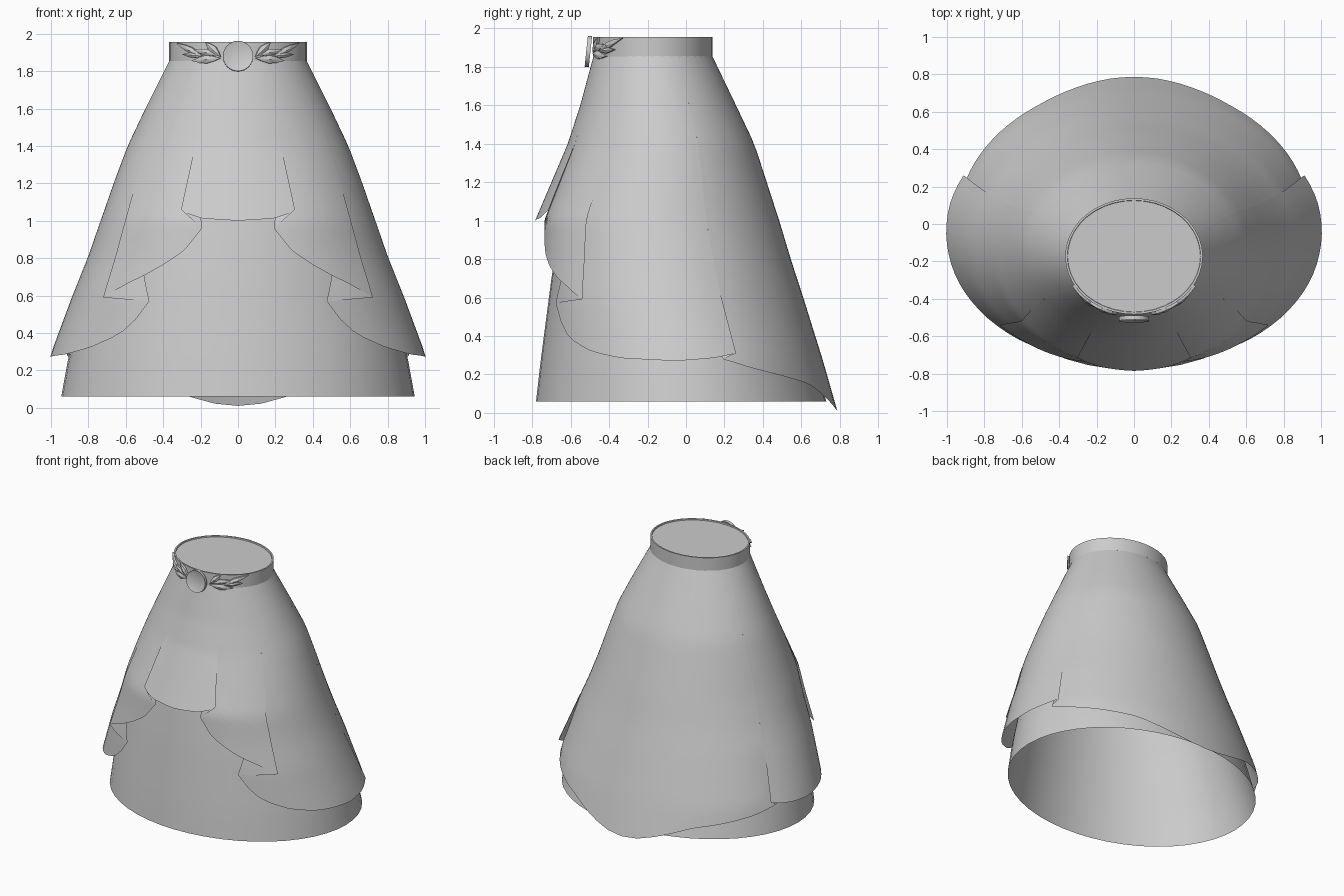
import bpy, bmesh
from math import sin, cos, radians, atan2, hypot, pi
from mathutils import Vector, Matrix

cube = bpy.data.objects.get("Cube")
if cube:
    bpy.data.objects.remove(cube)

fabric = bpy.data.materials.new("soft_grey")
fabric.use_nodes = True
GREY = (0.6, 0.6, 0.6, 1)
fabric.diffuse_color = GREY
fabric.node_tree.nodes["Principled BSDF"].inputs["Base Color"].default_value = GREY

WAIST, BAND_TOP = 1.855, 1.955

# Skirt shapes: height, half width, front y, back y
OVER = [(1.86, .365, -.48, .135), (1.6, .495, -.55, .26), (1.4, .59, -.615, .355),
        (1.2, .665, -.70, .42), (1.0, .735, -.785, .485), (.8, .805, -.80, .545),
        (.6, .885, -.82, .61), (.28, 1.0, -.82, .71), (0, 1.02, -.82, .79)]
UNDER = [(1.86, .35, -.465, .12), (1.4, .56, -.57, .32), (1.0, .71, -.655, .45),
         (.7, .80, -.70, .53), (.28, .905, -.755, .665), (.06, .945, -.78, .73)]


def lookup(table, key):
    """Linear interpolation in a table sorted by its first column."""
    rows = sorted(table)
    key = min(max(key, rows[0][0]), rows[-1][0])
    for a, b in zip(rows, rows[1:]):
        if key <= b[0]:
            t = (key - a[0]) / (b[0] - a[0])
            return [p + (q - p) * t for p, q in zip(a[1:], b[1:])]


def skirt_point(table, angle, z, out=0):
    """Angle in degrees from the front towards +x."""
    w, yf, yb = lookup(table, z)
    a = radians(angle)
    return Vector(((w + out) * sin(a), (yf + yb) / 2 - ((yb - yf) / 2 + out) * cos(a), z))


def grid(bm, cols, rows, point, closed=False):
    vs = [[bm.verts.new(point(i / cols, j / rows)) for j in range(rows + 1)]
          for i in range(cols if closed else cols + 1)]
    for i in range(cols):
        a, b = vs[i], vs[(i + 1) % len(vs)]
        for j in range(rows):
            bm.faces.new((a[j], a[j + 1], b[j + 1], b[j]))
    return vs


def finish(name, bm, smooth=40, mirror=False):
    mesh = bpy.data.meshes.new(name)
    bm.to_mesh(mesh)
    bm.free()
    mesh.materials.append(fabric)
    ob = bpy.data.objects.new(name, mesh)
    bpy.context.collection.objects.link(ob)
    if mirror:
        ob.modifiers.new("Mirror", "MIRROR").merge_threshold = 0.0005
    bpy.ops.object.select_all(action="DESELECT")
    ob.select_set(True)
    bpy.context.view_layer.objects.active = ob
    if smooth:
        bpy.ops.object.shade_smooth_by_angle(angle=radians(smooth))
    return ob


# Underskirt
bm = bmesh.new()
grid(bm, 48, 20, lambda u, v: skirt_point(UNDER, 360 * u, 1.86 - 1.8 * v), closed=True)
finish("underskirt", bm)

# Draped overskirt: each fold has a crease top, an outer tip and a tucked inner edge
# fold: crease angle, crease height, tip angle, tip height, inner angle, inner height
FOLDS = [(22.8, 1.43, 24.8, 1.06, 15.5, .96),
         (55.5, 1.23, 53.2, .59, 33.2, .57),
         (113.6, .67, 114.5, .31, 109.6, .28)]
HEMS = [[(0, 1.0), (15, 1.012), (21, 1.035), (24.8, 1.06)],
        [(15.5, .96), (21.7, .84), (28.6, .77), (36, .71), (43.6, .66), (53.2, .59)],
        [(33.2, .57), (36.7, .48), (42.6, .39), (54.7, .32), (68, .285), (90, .27),
         (105, .285), (114.5, .31)],
        [(109.6, .28), (122, .23), (150, .15), (165, .06), (173, .022), (180, .01)]]
TIP_OUT, INNER_OUT = .012, -.03


def edge(fold, z, inner):
    """Angle and fold amount of a crease's tip or inner edge at a height."""
    if fold is None:
        return None, 0
    crease, top, *ends = fold
    end, low = ends[2:] if inner else ends[:2]
    w = min(max((top - z) / (top - low), 0), 1)
    return crease + (end - crease) * w, w


def panel(bm, left, right, hem):
    def point(u, v):
        lo = lookup(hem, hem[0][0] + (hem[-1][0] - hem[0][0]) * u)[0]
        z = 1.86 + (lo - 1.86) * v
        a, wa = edge(left, z, True)
        b, wb = edge(right, z, False)
        a = 0 if left is None else a
        b = 180 if right is None else b
        out = INNER_OUT * wa * (1 - u) ** 3 + TIP_OUT * wb * u ** 3
        return skirt_point(OVER, a + (b - a) * u, z, out)
    grid(bm, 20, 26, point)


def fold_strip(bm, fold):
    def point(u, v):
        top = fold[1]
        low = fold[3] + (fold[5] - fold[3]) * u
        tip = edge(fold, top + (fold[3] - top) * v, False)[0]
        inner = edge(fold, top + (fold[5] - top) * v, True)[0]
        return skirt_point(OVER, tip + (inner - tip) * u, top + (low - top) * v,
                           v * (TIP_OUT + (INNER_OUT - TIP_OUT) * u))
    grid(bm, 4, 12, point)


bm = bmesh.new()
for left, right, hem in zip([None] + FOLDS, FOLDS + [None], HEMS):
    panel(bm, left, right, hem)
for fold in FOLDS:
    fold_strip(bm, fold)
bmesh.ops.remove_doubles(bm, verts=bm.verts, dist=0.0005)
finish("overskirt", bm, mirror=True)


# Waistband with a closed top set just inside the rim
def waist_point(angle, z, out=0):
    p = skirt_point(OVER, angle, 1.86, out)
    p.z = z
    return p


BAND = [(WAIST, -.01), (WAIST, .003), (BAND_TOP, .003), (BAND_TOP, -.008), (BAND_TOP - .008, -.01)]
bm = bmesh.new()
rings = grid(bm, 40, 4, lambda u, v: waist_point(-360 * u, *BAND[round(v * 4)]), closed=True)
bm.faces.new([r[-1] for r in rings])
bmesh.ops.recalc_face_normals(bm, faces=bm.faces)
finish("waistband", bm, smooth=30)

# Round clasp: disc with a narrow raised rim
bm = bmesh.new()
bmesh.ops.create_cone(bm, cap_ends=True, segments=32, radius1=.081, radius2=.081, depth=.022)
front = max(bm.faces, key=lambda f: f.calc_center_median().z)
bmesh.ops.inset_region(bm, faces=[front], thickness=.007)
bmesh.ops.translate(bm, verts=front.verts, vec=(0, 0, -.004))
bmesh.ops.transform(bm, verts=bm.verts, matrix=Matrix.Translation((0, -.508, 1.88))
                    @ Matrix.Rotation(radians(84), 4, "X"))
finish("clasp", bm, smooth=30)

# Leaf sprigs wrapped round the band: base x, base z, tip x, tip z, half width
LEAVES = [(.09, 1.875, .17, 1.955, .020), (.09, 1.87, .24, 1.855, .022),
          (.10, 1.885, .23, 1.915, .018), (.18, 1.875, .32, 1.95, .016),
          (.18, 1.88, .29, 1.89, .015)]
OUTLINE = [(0, 0), (.25, .6), (.5, 1), (.75, .65), (1, 0), (.75, -.65), (.5, -1), (.25, -.6)]


def on_band(x, z, out):
    s = x / .368
    angle = atan2(s, max(1 - s * s, 0) ** .5) * 180 / pi
    return waist_point(angle, z, out)


bm = bmesh.new()
for x0, z0, x1, z1, half in LEAVES:
    dx, dz = x1 - x0, z1 - z0
    n = half / hypot(dx, dz)
    flat = [(x0 + dx * t - dz * n * s, z0 + dz * t + dx * n * s) for t, s in OUTLINE]
    back = [bm.verts.new(on_band(x, z, .002)) for x, z in flat]
    rim = [bm.verts.new(on_band(x, z, .016)) for x, z in flat]
    ridge = bm.verts.new(on_band(x0 + dx * .5, z0 + dz * .5, .026))
    for i in range(len(flat)):
        k = (i + 1) % len(flat)
        bm.faces.new((back[i], back[k], rim[k], rim[i]))
        bm.faces.new((rim[i], rim[k], ridge))
    bm.faces.new(back[::-1])
bmesh.ops.recalc_face_normals(bm, faces=bm.faces)
finish("leaf_sprigs", bm, smooth=0, mirror=True)
